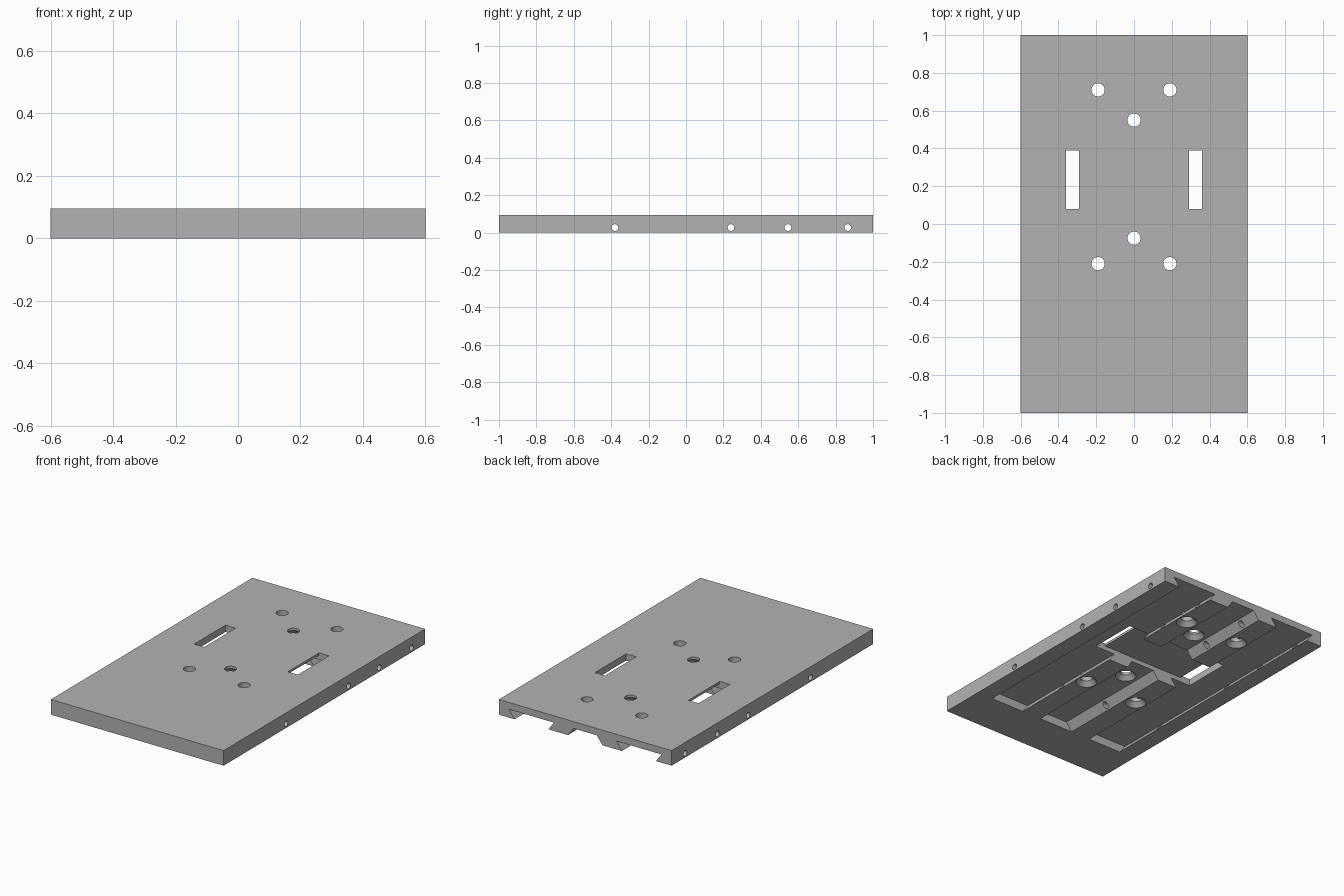
import bpy
import bmesh
import math
from mathutils import Matrix

cube = bpy.data.objects.get("Cube")
if cube:
    bpy.data.objects.remove(cube, do_unlink=True)

W, L, T = 0.6, 1.0, 0.095      # half width, half length, thickness
ROOF = 0.052                   # height of the channel ceilings
STOP = -0.715                  # closed end of the channels
BELOW = -0.03                  # cutters reach below the plate

grey = bpy.data.materials.new("satin_grey")
grey.use_nodes = True
color = (0.45, 0.45, 0.45, 1)
grey.diffuse_color = color
grey.node_tree.nodes["Principled BSDF"].inputs["Base Color"].default_value = color


def finish(name, bm):
    bmesh.ops.recalc_face_normals(bm, faces=bm.faces)
    mesh = bpy.data.meshes.new(name)
    bm.to_mesh(mesh)
    bm.free()
    mesh.materials.append(grey)
    obj = bpy.data.objects.new(name, mesh)
    bpy.context.collection.objects.link(obj)
    return obj


def prism(name, profile, y0, y1):
    """Extrude an XZ outline along y."""
    bm = bmesh.new()
    face = bm.faces.new([bm.verts.new((x, y0, z)) for x, z in profile])
    out = bmesh.ops.extrude_face_region(bm, geom=[face])
    verts = [g for g in out["geom"] if isinstance(g, bmesh.types.BMVert)]
    bmesh.ops.translate(bm, verts=verts, vec=(0, y1 - y0, 0))
    return finish(name, bm)


def box(name, x0, x1, y0, y1, z0, z1):
    return prism(name, [(x0, z0), (x1, z0), (x1, z1), (x0, z1)], y0, y1)


def lathe(name, profile, x, y, segments=32):
    """Stack rings of (radius, z) into a closed round cutter."""
    bm = bmesh.new()
    rings = []
    for r, z in profile:
        angles = [math.tau * i / segments for i in range(segments)]
        rings.append([bm.verts.new((x + r * math.cos(a), y + r * math.sin(a), z)) for a in angles])
    for low, high in zip(rings, rings[1:]):
        for i in range(segments):
            j = (i + 1) % segments
            bm.faces.new((low[i], low[j], high[j], high[i]))
    bm.faces.new(rings[0])
    bm.faces.new(rings[-1])
    return finish(name, bm)


def cross_hole(name, y):
    bm = bmesh.new()
    turn = Matrix.Translation((0, y, 0.027)) @ Matrix.Rotation(math.pi / 2, 4, "Y")
    bmesh.ops.create_cone(bm, cap_ends=True, segments=24, radius1=0.018, radius2=0.018,
                          depth=2 * W + 0.2, matrix=turn)
    return finish(name, bm)


plate = box("mounting_plate", -W, W, -L, L, 0, T)
cutters = []

# Centre channel narrows upward, side channels are undercut dovetails
cutters.append(prism("centre_channel", [(-0.12, BELOW), (0.12, BELOW), (0.12, 0),
                                        (0.08, ROOF), (-0.08, ROOF), (-0.12, 0)], STOP, L + 0.1))
for s in (-1, 1):
    outline = [(0.255, BELOW), (0.49, BELOW), (0.49, 0), (0.53, ROOF), (0.218, ROOF), (0.255, 0)]
    cutters.append(prism("side_channel", [(s * x, z) for x, z in outline], STOP, L + 0.1))

# Cross pocket with a slot through the plate at each end
cutters.append(box("cross_pocket", -0.36, 0.36, 0.08, 0.39, BELOW, 0.08))
for s in (-1, 1):
    x0, x1 = sorted((s * 0.29, s * 0.36))
    cutters.append(box("end_slot", x0, x1, 0.08, 0.39, BELOW, T + 0.05))

# Countersunk screw holes, widest underneath
for x, y, z in [(0.19, 0.71, 0), (-0.19, 0.71, 0), (0.19, -0.21, 0), (-0.19, -0.21, 0),
                (0, 0.55, ROOF), (0, -0.075, ROOF)]:
    cutters.append(lathe("screw_hole", [(0.062, BELOW), (0.062, z), (0.035, z + 0.028),
                                        (0.035, T + 0.05)], x, y))

# Small holes right across the width
for y in (-0.38, 0.24, 0.545, 0.865):
    cutters.append(cross_hole("cross_hole", y))

bpy.ops.object.select_all(action="DESELECT")
bpy.context.view_layer.objects.active = plate
plate.select_set(True)
for cutter in cutters:
    mod = plate.modifiers.new("cut", "BOOLEAN")
    mod.operation = "DIFFERENCE"
    mod.solver = "EXACT"
    mod.object = cutter
    bpy.ops.object.modifier_apply(modifier=mod.name)
    bpy.data.objects.remove(cutter, do_unlink=True)

bpy.ops.object.shade_smooth_by_angle(angle=math.radians(25))
